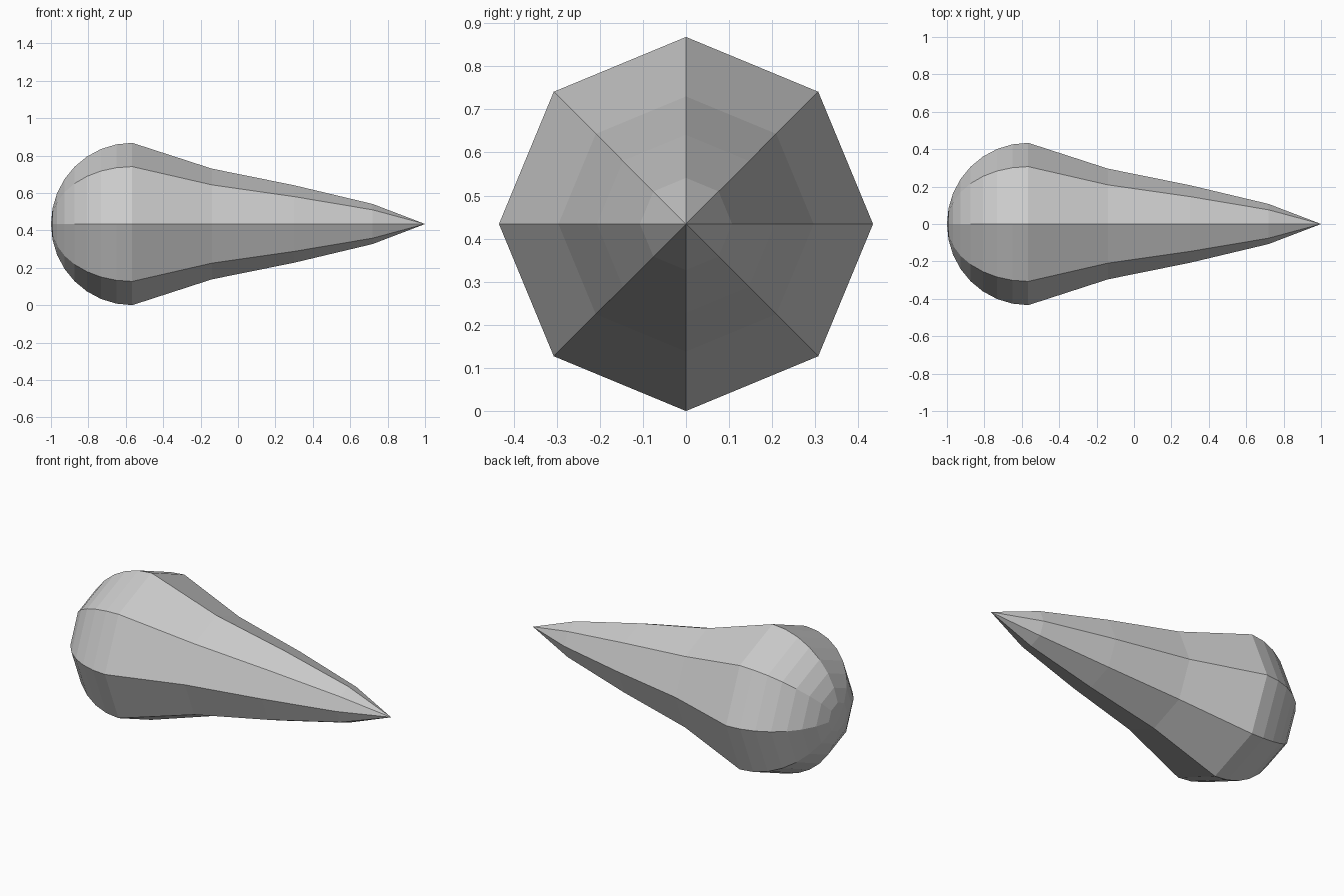
import bpy, bmesh
from math import sin, cos, pi, radians

if "Cube" in bpy.data.objects:
    bpy.data.objects.remove(bpy.data.objects["Cube"])

SIDES, R, CX = 8, 0.434, -0.566

# Half profile (x, radius): round nose in 8 steps, then tapering tail
profile = [(CX - R * cos(radians(a * 11.25)), R * sin(radians(a * 11.25))) for a in range(1, 9)]
profile += [(-0.14, 0.296), (0.30, 0.207), (0.72, 0.107)]

bm = bmesh.new()
rings = [[bm.verts.new((x, r * cos(2 * pi * i / SIDES), R + r * sin(2 * pi * i / SIDES)))
          for i in range(SIDES)] for x, r in profile]
nose = bm.verts.new((-1, 0, R))
tip = bm.verts.new((1, 0, R))

# Eight-sided skin and the two end fans
for i in range(SIDES):
    j = (i + 1) % SIDES
    for a, b in zip(rings, rings[1:]):
        bm.faces.new((a[i], a[j], b[j], b[i]))
    bm.faces.new((nose, rings[0][j], rings[0][i]))
    bm.faces.new((tip, rings[-1][i], rings[-1][j]))
bmesh.ops.recalc_face_normals(bm, faces=bm.faces[:])

mesh = bpy.data.meshes.new("teardrop_body")
bm.to_mesh(mesh)
bm.free()
bpy.context.collection.objects.link(bpy.data.objects.new("teardrop_body", mesh))
